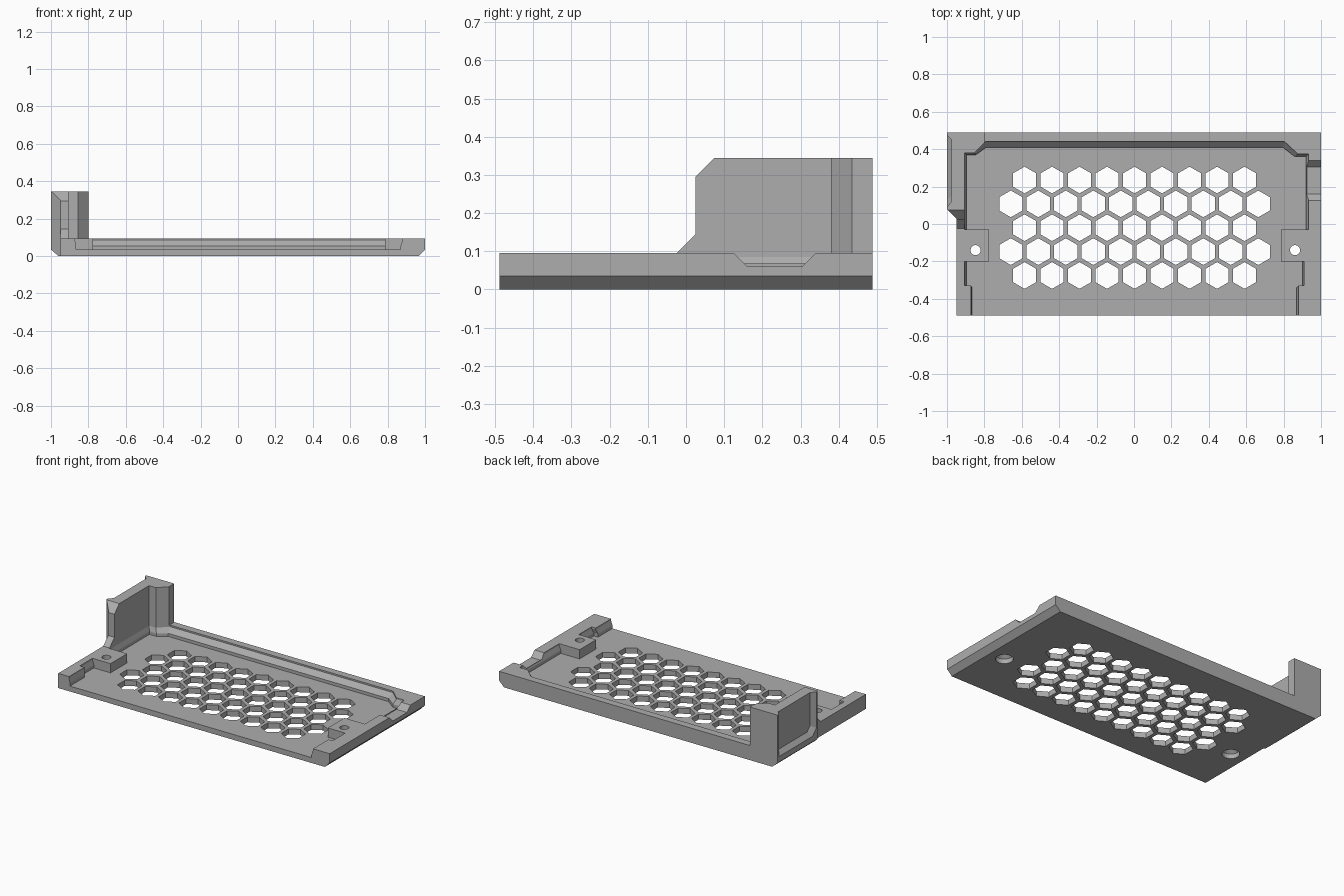
import bpy, bmesh, math

if "Cube" in bpy.data.objects:
    bpy.data.objects.remove(bpy.data.objects["Cube"])

grey = bpy.data.materials.new("plain grey")
grey.diffuse_color = (0.42, 0.42, 0.42, 1)
grey.use_nodes = True
grey.node_tree.nodes["Principled BSDF"].inputs["Base Color"].default_value = grey.diffuse_color


def loft(bm, sections):
    """Closed solid through matching rings of 3D points."""
    rings = [[bm.verts.new(p) for p in s] for s in sections]
    n = len(rings[0])
    bm.faces.new(rings[0])
    bm.faces.new(rings[-1])
    for a, b in zip(rings, rings[1:]):
        for i in range(n):
            j = (i + 1) % n
            bm.faces.new((a[i], a[j], b[j], b[i]))


def solid(name, *parts):
    bm = bmesh.new()
    for p in parts:
        loft(bm, p)
    bmesh.ops.recalc_face_normals(bm, faces=bm.faces)
    me = bpy.data.meshes.new(name)
    bm.to_mesh(me)
    bm.free()
    me.materials.append(grey)
    ob = bpy.data.objects.new(name, me)
    bpy.context.collection.objects.link(ob)
    return ob


def flat(poly, z):
    return [(x, y, z) for x, y in poly]


def side(poly, x):
    return [(x, y, z) for y, z in poly]


def ngon(cx, cy, r, n, turn=0.0):
    return [(cx + r * math.cos(turn + math.tau * i / n),
             cy + r * math.sin(turn + math.tau * i / n)) for i in range(n)]


def rect(x0, x1, y0, y1):
    return [(x0, y0), (x1, y0), (x1, y1), (x0, y1)]


def combine(target, tool, op):
    m = target.modifiers.new(op, 'BOOLEAN')
    m.operation, m.solver, m.object = op, 'EXACT', tool
    bpy.context.view_layer.objects.active = target
    bpy.ops.object.modifier_apply(modifier=m.name)
    bpy.data.objects.remove(tool)


Y = 0.488
TOP = 0.095
FLOOR = 0.035

# Tray block with chamfered lower side edges
low = [(-0.95, -Y), (0.965, -Y), (0.965, Y), (-0.96, Y), (-0.96, 0.04), (-0.95, 0.03)]
full = [(-0.95, -Y), (1, -Y), (1, Y), (-1, Y), (-1, 0.08), (-0.95, 0.03)]
tray = solid("vented_tray", [flat(low, 0), flat(full, FLOOR), flat(full, TOP)])

# Tall side wall with sloped foot and top corner
wall_profile = [(-0.055, 0.065), (0.025, 0.145), (0.025, 0.295), (0.075, 0.345),
                (Y, 0.345), (Y, 0.065)]
wall = solid("side_wall", [side(wall_profile, -1), side(wall_profile, -0.9)])
combine(wall, solid("corner_cut", [flat(p, z) for p, z in [
    ([(-1.1, -0.2), (-0.95, -0.2), (-0.95, 0.03), (-1, 0.08), (-1.1, 0.18)], z)
    for z in (-0.1, 0.5)]]), 'DIFFERENCE')
combine(tray, wall, 'UNION')

# Corner pillar
pillar = rect(-0.95, -0.8, 0.36, Y)
combine(tray, solid("corner_pillar", [flat(pillar, 0.06), flat(pillar, 0.345)]), 'UNION')

# Shallow recess in the outside of the wall
outer = [(0.09, 0.42), (0.09, 0.11), (0.13, 0.07), (0.475, 0.07), (0.475, 0.42)]
inner = [(0.12, 0.42), (0.12, 0.13), (0.15, 0.10), (0.45, 0.10), (0.45, 0.42)]
combine(tray, solid("wall_recess", [side(outer, -1.001), side(inner, -0.975)]), 'DIFFERENCE')

# Cavity, open at the front, with a sloped back edge
cav_low = [(-0.865, -0.6), (0.87, -0.6), (0.87, -0.34), (0.9, -0.34), (0.9, -0.2),
           (0.92, -0.1), (0.92, 0.36), (0.86, 0.36), (0.795, 0.41), (-0.79, 0.41),
           (-0.845, 0.37), (-0.895, 0.37), (-0.895, -0.34), (-0.865, -0.34)]
cav_top = [(-0.872, -0.6), (0.88, -0.6), (0.88, -0.33), (0.91, -0.33), (0.91, -0.2),
           (0.932, -0.1), (0.932, 0.375), (0.875, 0.375), (0.805, 0.44), (-0.795, 0.44),
           (-0.855, 0.38), (-0.905, 0.38), (-0.905, -0.33), (-0.872, -0.33)]
combine(tray, solid("cavity", [flat(cav_low, FLOOR), flat(cav_low, 0.055),
                               flat(cav_top, 0.085), flat(cav_top, 0.5)]), 'DIFFERENCE')

# Screw mounting blocks
for name, x0, x1 in (("left_mount", -0.93, -0.775), ("right_mount", 0.785, 0.96)):
    r = rect(x0, x1, -0.2, -0.03)
    combine(tray, solid(name, [flat(r, 0.02), flat(r, TOP)]), 'UNION')

# Sloped notch in the right rim
notch = [(0.09, 0.13), (0.16, 0.06), (0.305, 0.06), (0.375, 0.13)]
combine(tray, solid("rim_notch", [side(notch, 0.925), side(notch, 1.1)]), 'DIFFERENCE')

# Honeycomb vents
pitch, vents = 0.147, []
for row in range(-2, 3):
    n = 10 if row % 2 else 9
    for k in range(n):
        h = ngon(0.003 + (k - (n - 1) / 2) * pitch, -0.02 + row * pitch * 0.868,
                 0.0715, 6, math.pi / 6)
        vents.append([flat(h, -0.05), flat(h, 0.2)])
combine(tray, solid("vents", *vents), 'DIFFERENCE')

# Screw holes, countersunk from below
for cx in (-0.847, 0.861):
    holes = [flat(ngon(cx, -0.14, r, 24), z) for r, z in
             ((0.052, -0.02), (0.052, 0.03), (0.027, 0.05), (0.027, 0.2))]
    combine(tray, solid("screw_hole", holes), 'DIFFERENCE')
